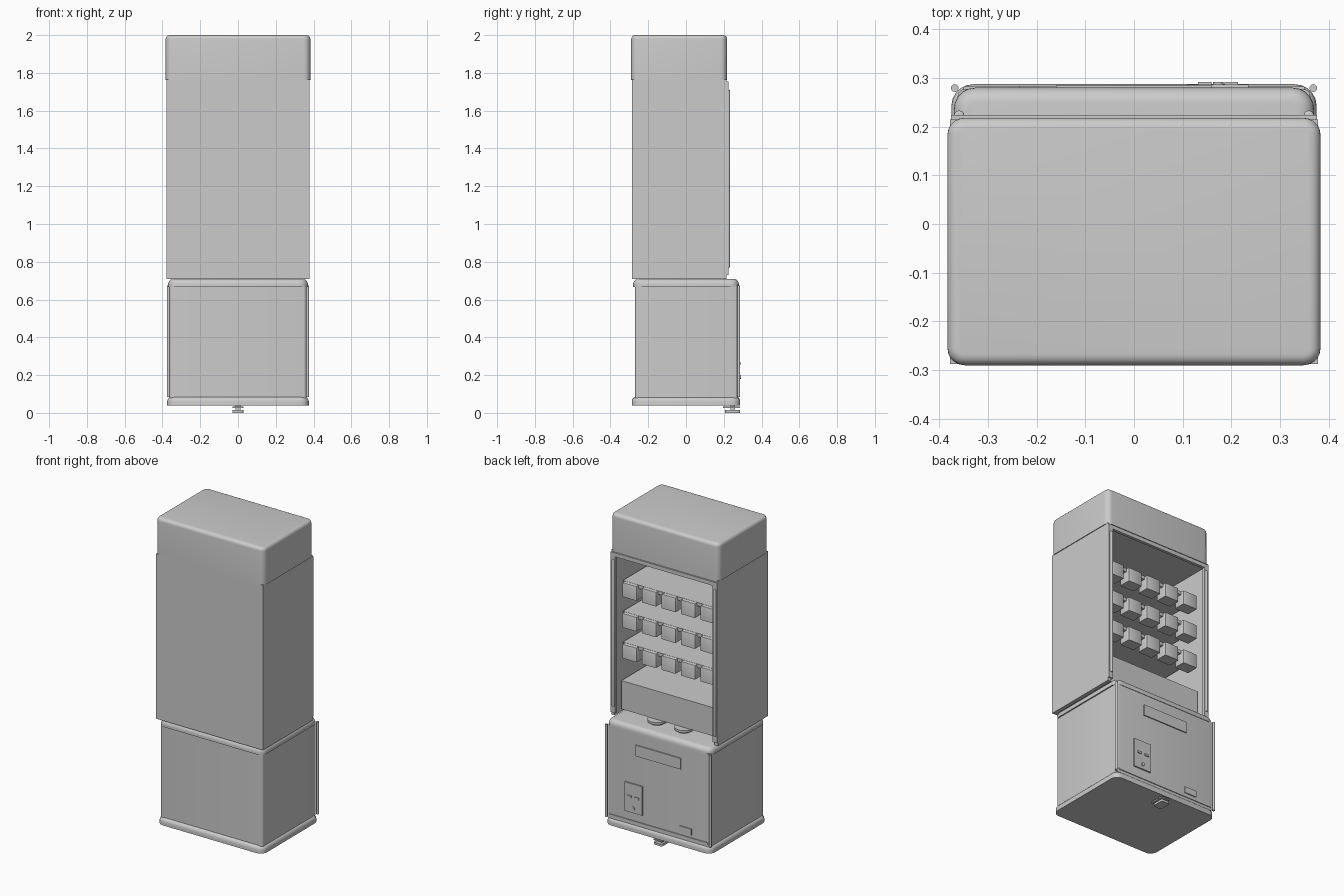
import bpy, bmesh, math

if "Cube" in bpy.data.objects:
    bpy.data.objects.remove(bpy.data.objects["Cube"])

grey = bpy.data.materials.new("plain_grey")
grey.diffuse_color = (0.6, 0.6, 0.6, 1)
grey.use_nodes = True
grey.node_tree.nodes["Principled BSDF"].inputs["Base Color"].default_value = grey.diffuse_color


def finish(name, bm):
    bmesh.ops.recalc_face_normals(bm, faces=bm.faces)
    me = bpy.data.meshes.new(name)
    bm.to_mesh(me)
    bm.free()
    me.materials.append(grey)
    ob = bpy.data.objects.new(name, me)
    bpy.context.collection.objects.link(ob)
    bpy.ops.object.select_all(action='DESELECT')
    ob.select_set(True)
    bpy.context.view_layer.objects.active = ob
    bpy.ops.object.shade_smooth_by_angle(angle=math.radians(35))
    return ob


def box(name, x, y, z, corner=0, top=0, segs=5):
    """Box from (min, max) ranges; rounds upright corners, then the top rim."""
    bm = bmesh.new()
    bmesh.ops.create_cube(bm, size=1)
    for v in bm.verts:
        for i, (lo, hi) in enumerate((x, y, z)):
            v.co[i] = lo if v.co[i] < 0 else hi
    if corner:
        up = [e for e in bm.edges if abs(e.verts[0].co.z - e.verts[1].co.z) > 1e-5]
        bmesh.ops.bevel(bm, geom=up, offset=corner, segments=segs, profile=0.5, affect='EDGES')
    if top:
        rim = [e for e in bm.edges if all(abs(v.co.z - z[1]) < 1e-5 for v in e.verts)]
        bmesh.ops.bevel(bm, geom=rim, offset=top, segments=segs, profile=0.5, affect='EDGES')
    return finish(name, bm)


def cylinder(name, c, r, h, axis='Z', r2=None, segs=24, round_end=0):
    bm = bmesh.new()
    bmesh.ops.create_cone(bm, cap_ends=True, segments=segs, radius1=r,
                          radius2=r if r2 is None else r2, depth=h)
    if round_end:
        ends = [e for e in bm.edges if abs(e.verts[0].co.z - e.verts[1].co.z) < 1e-5]
        bmesh.ops.bevel(bm, geom=ends, offset=round_end, segments=3, profile=0.5, affect='EDGES')
    ob = finish(name, bm)
    ob.location = c
    if axis == 'Y':
        ob.rotation_euler.x = math.pi / 2
    if axis == 'X':
        ob.rotation_euler.y = math.pi / 2
    return ob


# Lower cabinet: plinth, body and rounded counter
box("plinth", (-.375, .375), (-.287, .287), (.04, .085), .045, .025)
box("lower_cabinet", (-.362, .362), (-.27, .277), (.08, .675), .015)
box("counter", (-.37, .37), (-.28, .28), (.667, .71), .045, .03)

# Trim rods around the cabinet door
for s, side in ((-1, "left"), (1, "right")):
    cylinder(f"door_rod_{side}", (s * .368, .279, .38), .008, .59, segs=12)
box("door_bottom_rail", (-.35, .35), (.27, .282), (.098, .108))

# Door details: display, coin panel, label
box("display_plate", (-.16, .16), (.275, .284), (.528, .598))
box("coin_panel", (.11, .235), (.275, .286), (.16, .345))
for x in (.145, .2):
    box("coin_slot", (x - .014, x + .014), (.28, .292), (.255, .268))
cylinder("coin_button", (.173, .287, .19), .011, .01, 'Y', segs=16)
box("small_label", (-.235, -.15), (.275, .283), (.125, .165))

# Foot pedal under the plinth
box("pedal_mount", (-.03, .03), (.195, .285), (.026, .034))
box("pedal_stem", (-.012, .012), (.235, .26), (.01, .042))
box("pedal", (-.03, .03), (.207, .287), (0, .014), .012)

# Upper cabinet shell, open at the rear side
box("cabinet_panel", (-.378, .378), (-.287, -.262), (.71, 1.765))
box("cabinet_ceiling", (-.37, .37), (-.27, .215), (1.735, 1.765))
for s, side in ((-1, "left"), (1, "right")):
    a, b = sorted((s * .354, s * .378))
    box(f"cabinet_wall_{side}", (a, b), (-.28, .215), (.71, 1.765))
    a, b = sorted((s * .345, s * .376))
    box(f"opening_post_{side}", (a, b), (.205, .224), (.73, 1.755))
    cylinder(f"opening_rod_{side}", (s * .359, .222, 1.24), .011, .94, segs=12, round_end=.005)
box("opening_header", (-.376, .376), (.205, .224), (1.73, 1.755))

# Top cap
box("top_cap", (-.383, .383), (-.29, .218), (1.762, 2.0), .035, .022)

# Three shelves, each with five dispensers at its edge
for row in range(3):
    z = 1.555 - .197 * row
    box("shelf", (-.338, .338), (-.265, .155), (z - .022, z))
    for i in range(-2, 3):
        x = i * .138
        box("dispenser", (x - .05, x + .05), (.1, .178), (z - .092, z - .001), .006, .006, 2)

# Lower drum box and two cup stands beneath it
box("bottom_housing", (-.338, .338), (-.265, .17), (.738, .92))
for s, side in ((-1, "left"), (1, "right")):
    cylinder(f"cup_stand_{side}", (s * .095, .155, .716), .04, .016)
    cylinder(f"cup_plate_{side}", (s * .095, .155, .729), .057, .014)
